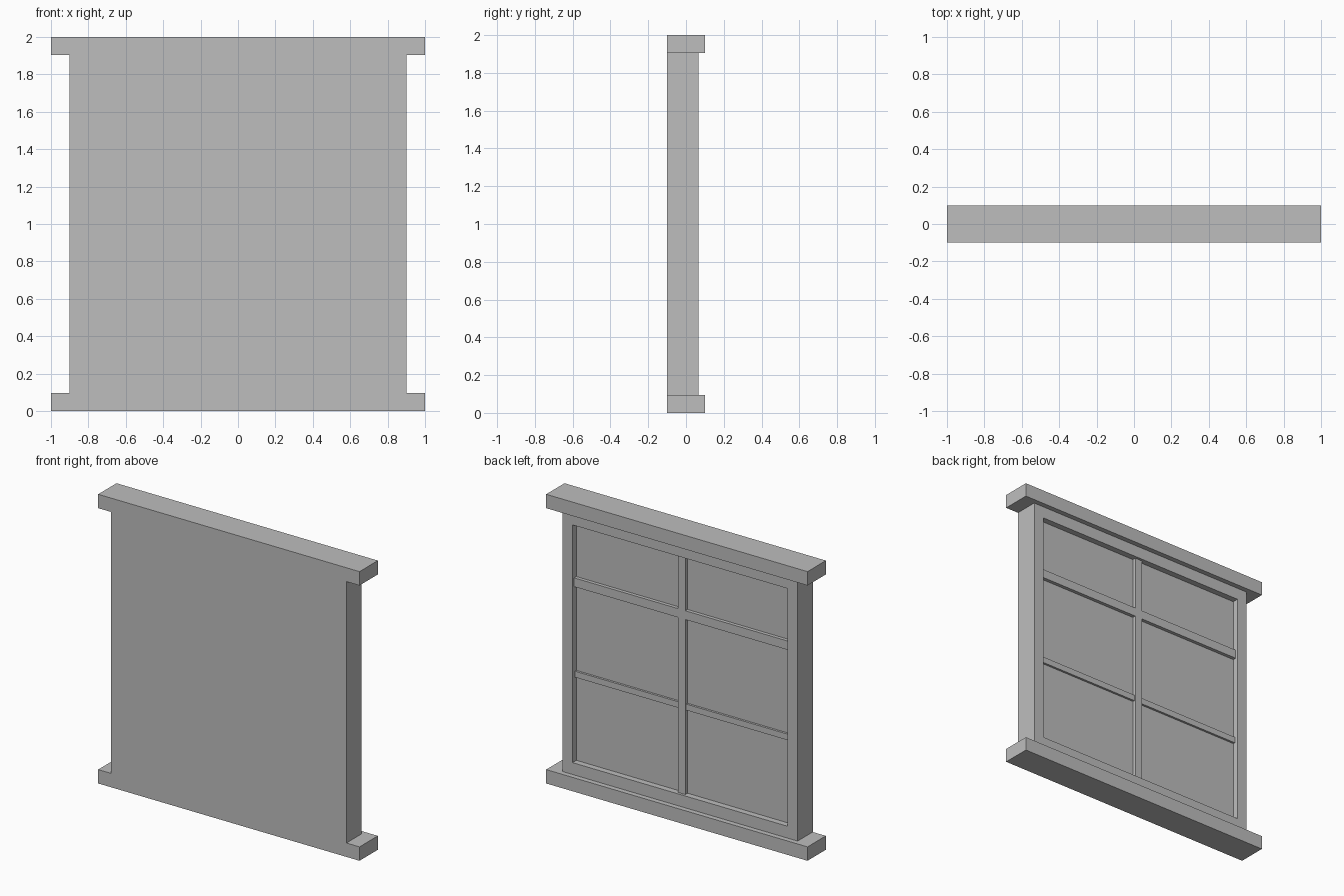
import bpy
import bmesh

cube = bpy.data.objects.get("Cube")
if cube:
    bpy.data.objects.remove(cube, do_unlink=True)

# One plain grey for the whole window
grey = bpy.data.materials.new("plain_grey")
grey.use_nodes = True
colour = (0.515, 0.515, 0.515, 1)
grey.diffuse_color = colour
grey.node_tree.nodes["Principled BSDF"].inputs["Base Color"].default_value = colour


def box(name, x, y, z):
    """Axis-aligned box from (low, high) ranges."""
    bm = bmesh.new()
    bmesh.ops.create_cube(bm, size=1)
    for v in bm.verts:
        v.co = [r[0] if c < 0 else r[1] for c, r in zip(v.co, (x, y, z))]
    mesh = bpy.data.meshes.new(name)
    bm.to_mesh(mesh)
    bm.free()
    mesh.materials.append(grey)
    obj = bpy.data.objects.new(name, mesh)
    bpy.context.collection.objects.link(obj)
    return obj


FRONT, BACK, PANE, BAR = -0.1, 0.065, 0.023, 0.047
OUT, IN = 0.9, 0.823           # frame half widths
LOW, HIGH = 0.096, 1.904       # frame heights between the sills
RAIL = 0.082                   # frame rail height

# Sill and head boards
box("bottom_sill", (-1, 1), (FRONT, 0.1), (0, LOW))
box("top_board", (-1, 1), (FRONT, 0.1), (HIGH, 2))

# Frame around the opening
box("right_stile", (-OUT, -IN), (FRONT, BACK), (LOW, HIGH))
box("left_stile", (IN, OUT), (FRONT, BACK), (LOW, HIGH))
box("bottom_rail", (-IN, IN), (FRONT, BACK), (LOW, LOW + RAIL))
box("top_rail", (-IN, IN), (FRONT, BACK), (HIGH - RAIL, HIGH))

# Solid pane, flush with the frame at the front
box("pane", (-IN, IN), (FRONT, PANE), (LOW + RAIL, HIGH - RAIL))

# Glazing bars on the back of the pane
box("upright_bar", (-0.028, 0.028), (PANE, BAR), (LOW + RAIL, HIGH - RAIL))
for side, x in (("right", (-IN, -0.028)), ("left", (0.028, IN))):
    box("upper_bar_" + side, x, (PANE, BAR), (1.388, 1.449))
    box("lower_bar_" + side, x, (PANE, 0.038), (0.758, 0.8))
